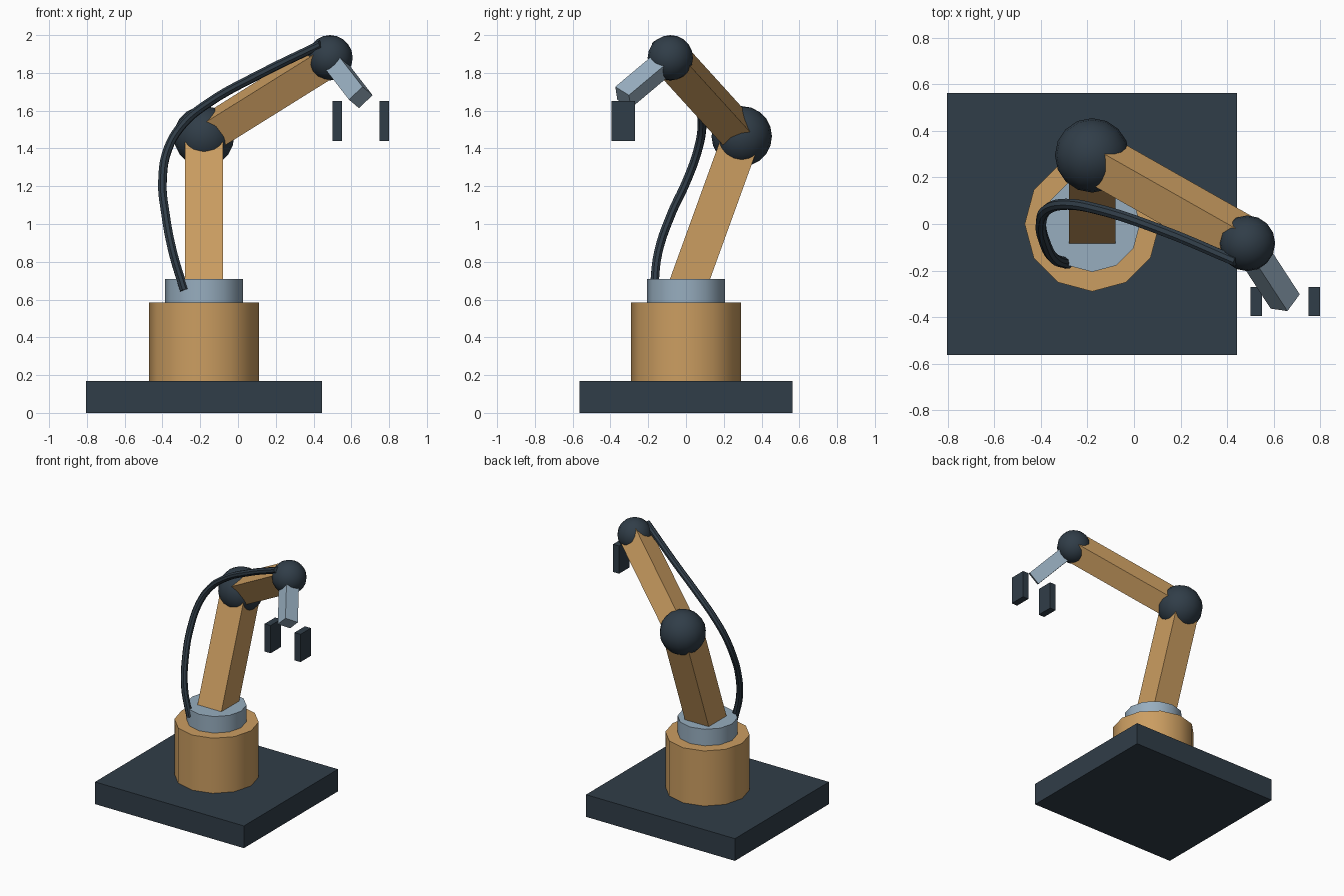
import bpy
import math
from mathutils import Vector

if "Cube" in bpy.data.objects:
    bpy.data.objects.remove(bpy.data.objects["Cube"])


def material(name, rgb):
    m = bpy.data.materials.new(name)
    m.diffuse_color = (*rgb, 1)
    m.use_nodes = True
    m.node_tree.nodes["Principled BSDF"].inputs["Base Color"].default_value = m.diffuse_color
    return m


DARK = material("dark_slate", (0.03, 0.047, 0.065))
OCHRE = material("ochre", (0.6, 0.34, 0.12))
STEEL = material("pale_steel", (0.31, 0.42, 0.52))


def finish(name, mat, smooth=False):
    ob = bpy.context.object
    ob.name = ob.data.name = name
    ob.data.materials.append(mat)
    if smooth:
        bpy.ops.object.shade_smooth_by_angle(angle=math.radians(40))
    return ob


def box(name, centre, size, mat):
    bpy.ops.mesh.primitive_cube_add(size=1, location=centre)
    bpy.context.object.scale = size
    bpy.ops.object.transform_apply(location=False, rotation=False, scale=True)
    return finish(name, mat)


def drum(name, radius, z0, z1, mat):
    bpy.ops.mesh.primitive_cylinder_add(vertices=12, radius=radius, depth=z1 - z0,
                                        location=(CX, 0, (z0 + z1) / 2))
    finish(name, mat, True)


def ball(name, centre, radius, mat):
    bpy.ops.mesh.primitive_uv_sphere_add(segments=16, ring_count=10, radius=radius,
                                         location=centre)
    finish(name, mat, True)


def beam(name, start, end, width, mat):
    """Square bar running from one joint to the next."""
    d = end - start
    ob = box(name, (start + end) / 2, (width, width, d.length), mat)
    ob.rotation_mode = 'QUATERNION'
    ob.rotation_quaternion = Vector((0, 0, 1)).rotation_difference(d)


# Joint positions
CX = -0.18
SHOULDER = Vector((CX, 0, 0.65))
ELBOW = Vector((CX, 0.295, 1.464))
WRIST = Vector((0.487, -0.083, 1.88))
TIP = Vector((0.65, -0.333, 1.67))

# Base and turntable
box("floor_plate", (CX, 0, 0.084), (1.247, 1.125, 0.168), DARK)
drum("pedestal", 0.29, 0.168, 0.585, OCHRE)
drum("turntable", 0.206, 0.585, 0.71, STEEL)

# Arm segments and joints
beam("lower_arm", SHOULDER, ELBOW, 0.2, OCHRE)
beam("upper_arm", ELBOW, WRIST, 0.163, OCHRE)
beam("hand", WRIST, TIP, 0.1, STEEL)
ball("elbow_joint", ELBOW, 0.16, DARK)
ball("wrist_joint", WRIST, 0.12, DARK)

# Gripper fingers
for side, label in ((-1, "left"), (1, "right")):
    box(f"{label}_finger", (TIP.x + side * 0.125, TIP.y, 1.545), (0.05, 0.125, 0.21), DARK)

# Hose from the turntable to the wrist
path = [(-0.285, -0.17, 0.65), (-0.345, -0.147, 0.85), (-0.385, -0.075, 1.06),
        (-0.4, 0.0, 1.22), (-0.37, 0.065, 1.4), (-0.29, 0.085, 1.53),
        (-0.165, 0.066, 1.635), (0.12, -0.027, 1.795), (0.438, -0.16, 1.95)]
curve = bpy.data.curves.new("hose", 'CURVE')
curve.dimensions = '3D'
curve.bevel_depth = 0.024
curve.bevel_resolution = 2
curve.resolution_u = 5
curve.use_fill_caps = True
spline = curve.splines.new('BEZIER')
spline.bezier_points.add(len(path) - 1)
for p, co in zip(spline.bezier_points, path):
    p.co = co
    p.handle_left_type = p.handle_right_type = 'AUTO'
hose = bpy.data.objects.new("hose", curve)
bpy.context.collection.objects.link(hose)
bpy.ops.object.select_all(action='DESELECT')
hose.select_set(True)
bpy.context.view_layer.objects.active = hose
bpy.ops.object.convert(target='MESH')
finish("hose", DARK, True)
